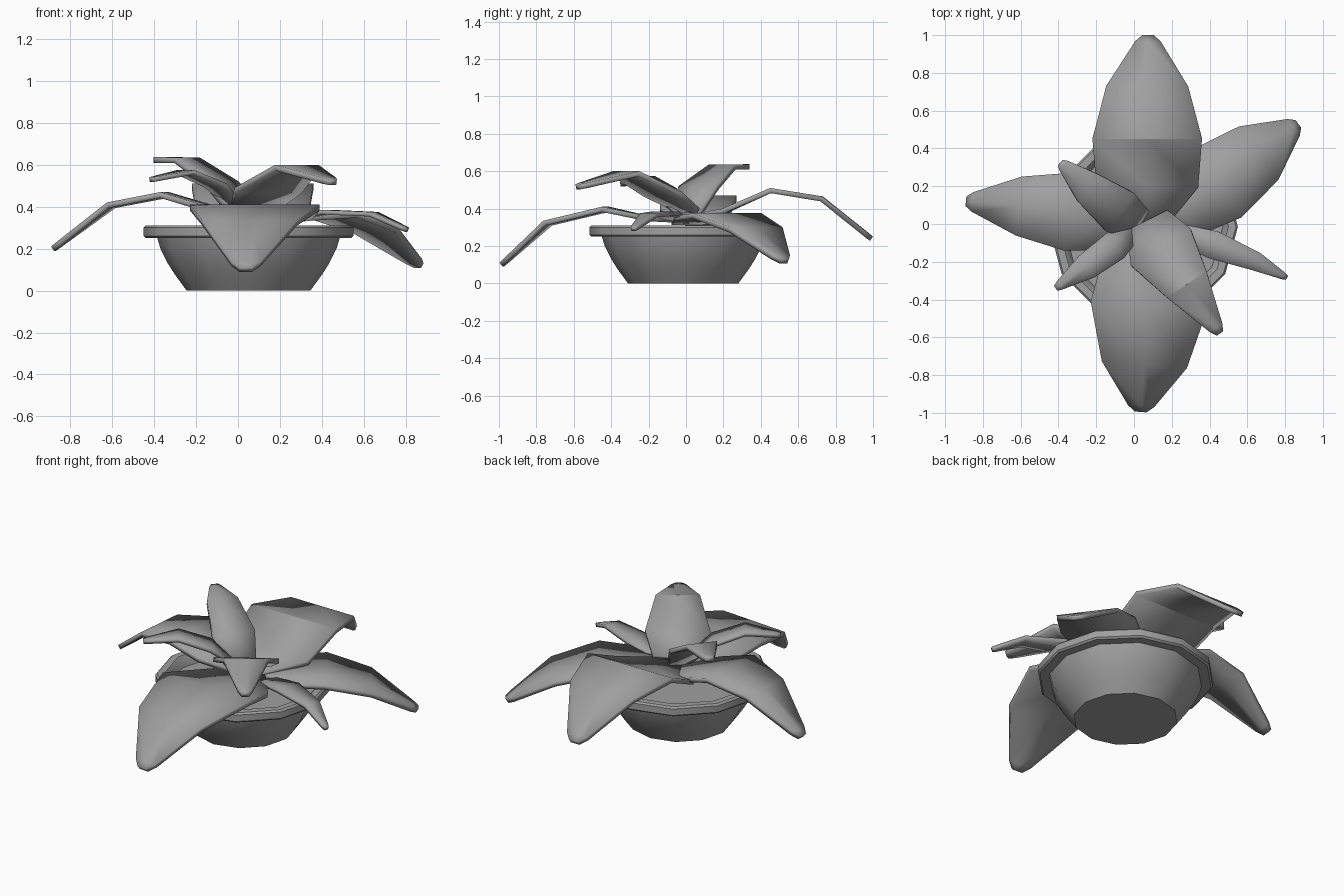
import bpy, math
from mathutils import Vector

cube = bpy.data.objects.get("Cube")
if cube:
    bpy.data.objects.remove(cube, do_unlink=True)

grey = bpy.data.materials.new("plain_grey")
grey.use_nodes = True
grey.diffuse_color = (0.35, 0.35, 0.35, 1)
grey.node_tree.nodes["Principled BSDF"].inputs["Base Color"].default_value = (0.35, 0.35, 0.35, 1)


def add_object(name, verts, faces):
    mesh = bpy.data.meshes.new(name)
    mesh.from_pydata(verts, [], faces)
    mesh.materials.append(grey)
    obj = bpy.data.objects.new(name, mesh)
    bpy.context.collection.objects.link(obj)
    return obj


def smooth(obj, degrees):
    bpy.ops.object.select_all(action='DESELECT')
    obj.select_set(True)
    bpy.context.view_layer.objects.active = obj
    bpy.ops.object.shade_smooth_by_angle(angle=math.radians(degrees))


def lathe(name, profile, center, sides):
    """Closed solid of revolution from (radius, height) points, capped at both ends."""
    verts, faces = [], []
    for r, z in profile:
        for i in range(sides):
            a = math.tau * i / sides
            verts.append((center[0] + r * math.cos(a), center[1] + r * math.sin(a), z))
    for k in range(len(profile) - 1):
        for i in range(sides):
            j = (i + 1) % sides
            a, b = k * sides, (k + 1) * sides
            faces.append((a + i, a + j, b + j, b + i))
    faces.append(tuple(reversed(range(sides))))
    faces.append(tuple(range((len(profile) - 1) * sides, len(profile) * sides)))
    return add_object(name, verts, faces)


def leaf(name, stations, thickness=0.028):
    """Bent blade through (x, y, z, half width) stations, base to blunt tip."""
    rows = [(Vector(s[:3]), s[3]) for s in stations]
    # Extra station close to the tip rounds its outline
    (p, w), (q, v) = rows[-2:]
    rows.insert(-1, (p.lerp(q, 0.88), w + (v - w) * 0.8))
    verts, faces = [], []
    for i, (p, w) in enumerate(rows):
        d = rows[min(i + 1, len(rows) - 1)][0] - rows[max(i - 1, 0)][0]
        side = Vector((-d.y, d.x, 0)).normalized() * w
        verts += [p - side, p, p + side]
    for i in range(len(rows) - 1):
        for k in (3 * i, 3 * i + 1):
            faces.append((k, k + 3, k + 4, k + 1))
    obj = add_object(name, verts, faces)
    mod = obj.modifiers.new("thickness", 'SOLIDIFY')
    mod.thickness = thickness
    mod.offset = -1
    smooth(obj, 30)


# Bowl with an overhanging rim and recessed filling
pot = lathe("pot", [(0.295, 0), (0.35, 0.075), (0.385, 0.13), (0.42, 0.2), (0.435, 0.25),
                    (0.49, 0.25), (0.5, 0.26), (0.5, 0.3), (0.49, 0.31),
                    (0.45, 0.31), (0.44, 0.3), (0.42, 0.25)], (0.05, -0.015), 12)
smooth(pot, 32)

# Large drooping outer leaves
leaf("back_leaf", [(0.06, -0.02, 0.36, 0.1), (0.07, 0.2, 0.4, 0.27),
                   (0.07, 0.45, 0.51, 0.29), (0.07, 0.73, 0.465, 0.217), (0.075, 1.0, 0.25, 0.03)])
leaf("front_leaf", [(0.09, 0, 0.35, 0.1), (0.09, -0.2, 0.36, 0.26),
                    (0.08, -0.43, 0.41, 0.31), (0.055, -0.745, 0.335, 0.226), (0.035, -0.995, 0.11, 0.03)])
leaf("right_leaf", [(0.04, 0.02, 0.36, 0.09), (-0.15, 0.05, 0.41, 0.19),
                    (-0.35, 0.065, 0.47, 0.207), (-0.61, 0.095, 0.42, 0.157), (-0.89, 0.12, 0.21, 0.025)])
leaf("left_leaf", [(0.07, 0, 0.34, 0.09), (0.24, 0.1, 0.36, 0.19),
                   (0.45, 0.22, 0.375, 0.22), (0.66, 0.375, 0.3, 0.176), (0.87, 0.53, 0.13, 0.025)])

# Raised inner leaves
leaf("front_inner_leaf", [(0.07, 0.02, 0.4, 0.12), (0.14, -0.12, 0.49, 0.185),
                          (0.28, -0.32, 0.6, 0.125), (0.455, -0.58, 0.53, 0.02)])
leaf("back_inner_leaf", [(0.03, -0.01, 0.37, 0.09), (-0.07, 0.06, 0.52, 0.125),
                         (-0.24, 0.19, 0.635, 0.09), (-0.39, 0.325, 0.637, 0.02)])

# Narrow small leaves
leaf("small_right_leaf", [(0.02, -0.02, 0.38, 0.04), (-0.1, -0.115, 0.51, 0.08),
                          (-0.25, -0.225, 0.575, 0.07), (-0.415, -0.34, 0.54, 0.015)], 0.022)
leaf("small_left_leaf", [(0.15, -0.02, 0.34, 0.04), (0.42, -0.11, 0.385, 0.075),
                         (0.65, -0.2, 0.375, 0.05), (0.81, -0.285, 0.3, 0.012)], 0.022)
